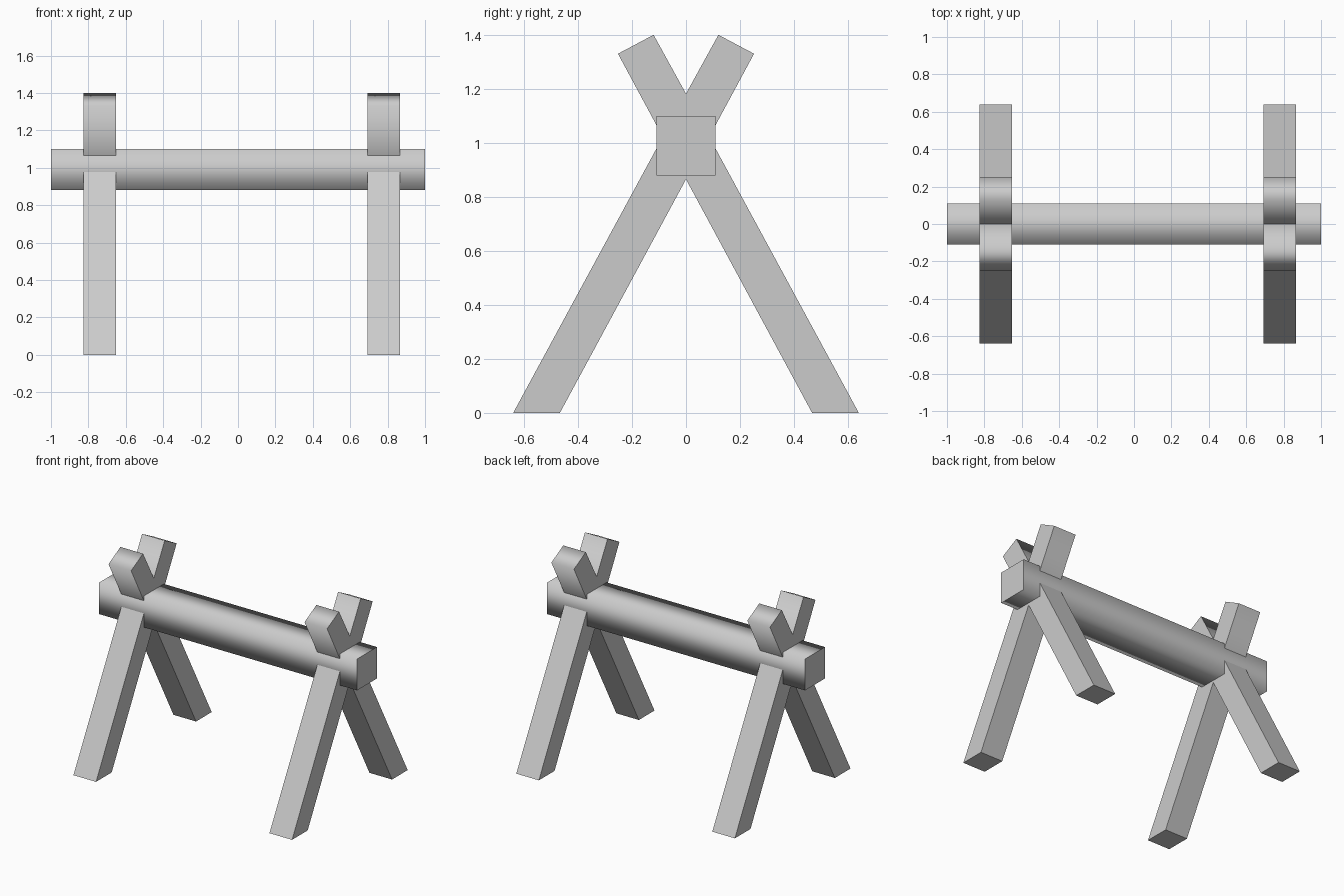
import bpy, bmesh

cube = bpy.data.objects.get("Cube")
if cube:
    bpy.data.objects.remove(cube, do_unlink=True)

GREY = (0.6, 0.6, 0.6, 1.0)
material = bpy.data.materials.new("plain grey")
material.use_nodes = True
material.diffuse_color = GREY
material.node_tree.nodes["Principled BSDF"].inputs["Base Color"].default_value = GREY


def extrude_profile(name, profile, x0, x1, soft_above):
    """Extrude a (y, z) outline along x; soften only lengthwise edges above a height."""
    bm = bmesh.new()
    face = bm.faces.new([bm.verts.new((x0, y, z)) for y, z in profile])
    result = bmesh.ops.extrude_face_region(bm, geom=[face], use_keep_orig=True)
    for item in result["geom"]:
        if isinstance(item, bmesh.types.BMVert):
            item.co.x = x1
    bmesh.ops.recalc_face_normals(bm, faces=bm.faces[:])
    for f in bm.faces:
        f.smooth = True
    for e in bm.edges:
        a, b = e.verts
        lengthwise = abs(a.co.x - b.co.x) > 0.01
        e.smooth = lengthwise and a.co.z > soft_above
    mesh = bpy.data.meshes.new(name)
    bm.to_mesh(mesh)
    bm.free()
    mesh.materials.append(material)
    obj = bpy.data.objects.new(name, mesh)
    bpy.context.collection.objects.link(obj)
    return obj


# Crossed legs: half outline from lower crotch to upper notch, mirrored in y
half = [(0, 0.865), (0.467, 0), (0.64, 0), (0.086, 1.022),
        (0.252, 1.33), (0.12, 1.4), (0, 1.182)]
outline = half + [(-y, z) for y, z in reversed(half[1:-1])]
extrude_profile("right_crossed_legs", outline, -0.827, -0.652, 1.3)
extrude_profile("left_crossed_legs", outline, 0.692, 0.867, 1.3)

# Square cross beam with softly shaded long edges
beam = [(-0.11, 0.88), (0.11, 0.88), (0.11, 1.1), (-0.11, 1.1)]
extrude_profile("cross_beam", beam, -1, 1, 0)
